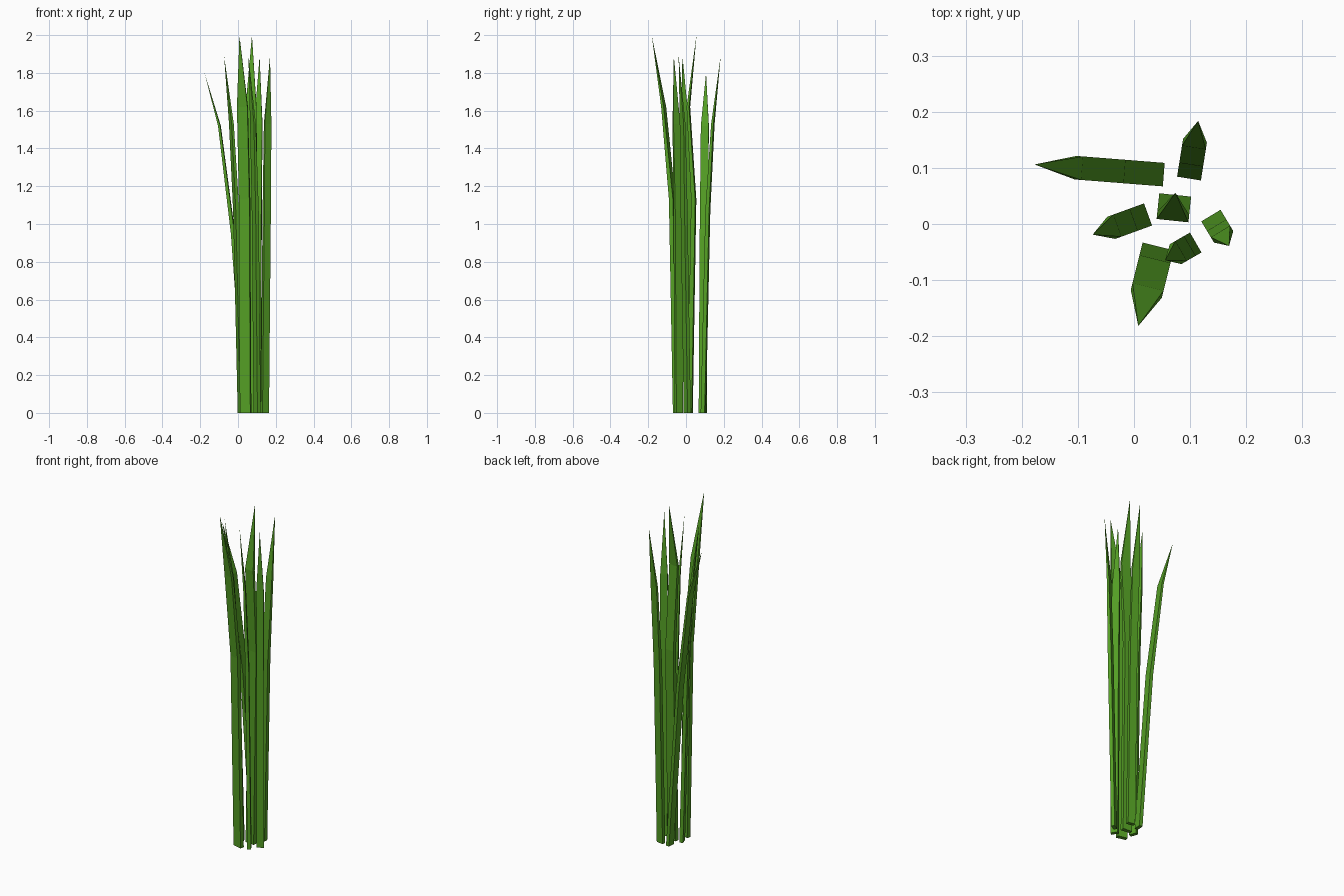
import bpy
import bmesh
from math import cos, sin, radians
from mathutils import Vector

cube = bpy.data.objects.get("Cube")
if cube:
    bpy.data.objects.remove(cube, do_unlink=True)

# Single leaf green
green = bpy.data.materials.new("leaf_green")
green.use_nodes = True
colour = (0.09, 0.35, 0.018, 1)
green.diffuse_color = colour
green.node_tree.nodes["Principled BSDF"].inputs["Base Color"].default_value = colour


def blade(name, base, angle, width, heights, leans):
    """Flat pointed blade: three rectangular sections, then a tip."""
    lean_dir = Vector((cos(radians(angle)), sin(radians(angle)), 0))
    side = Vector((-lean_dir.y, lean_dir.x, 0)) * width / 2
    size = width / 0.043
    root = Vector((base[0], base[1], 0))
    bm = bmesh.new()
    rings = []
    for z, lean, thick in zip(heights, leans, (0.021, 0.02, 0.012)):
        inner = root + lean_dir * lean + Vector((0, 0, z))
        outer = inner + lean_dir * thick * min(size, 1.1)
        rings.append([bm.verts.new(p) for p in
                      (inner - side, outer - side, outer + side, inner + side)])
    tip = bm.verts.new(root + lean_dir * leans[3] + Vector((0, 0, heights[3])))
    bm.faces.new(rings[0][::-1])
    for i in range(4):
        j = (i + 1) % 4
        for low, high in zip(rings, rings[1:]):
            bm.faces.new((low[i], low[j], high[j], high[i]))
        bm.faces.new((rings[-1][i], rings[-1][j], tip))
    bmesh.ops.recalc_face_normals(bm, faces=bm.faces)
    mesh = bpy.data.meshes.new(name)
    bm.to_mesh(mesh)
    bm.free()
    mesh.materials.append(green)
    obj = bpy.data.objects.new(name, mesh)
    bpy.context.collection.objects.link(obj)


SHORT = (0, 1.07, 1.53, 1.89)
TALL = (0, 1.13, 1.62, 2.0)
BENT = (0, 0.95, 1.52, 1.8)

# Base point, lean heading, width, section heights, lean at each section
blade("bent_right_blade", (0.053, 0.088), 175.5, 0.042, BENT, (0, 0.07, 0.146, 0.231))
blade("right_blade", (0.025, 0.017), 200, 0.042, SHORT, (0, 0.027, 0.058, 0.105))
blade("back_blade", (0.098, 0.081), 81, 0.043, SHORT, (0, 0.025, 0.056, 0.104))
blade("front_blade", (0.043, -0.04), 256, 0.057, TALL, (0, 0.023, 0.074, 0.146))
blade("inner_front_blade", (0.11, -0.033), 210, 0.041, SHORT, (0, 0.012, 0.03, 0.063))
blade("left_blade", (0.137, 0.015), 301, 0.04, SHORT, (0, 0.02, 0.033, 0.063))
blade("centre_blade", (0.069, 0.01), 84, 0.057, TALL, (0, 0.02, -0.004, 0.046))
